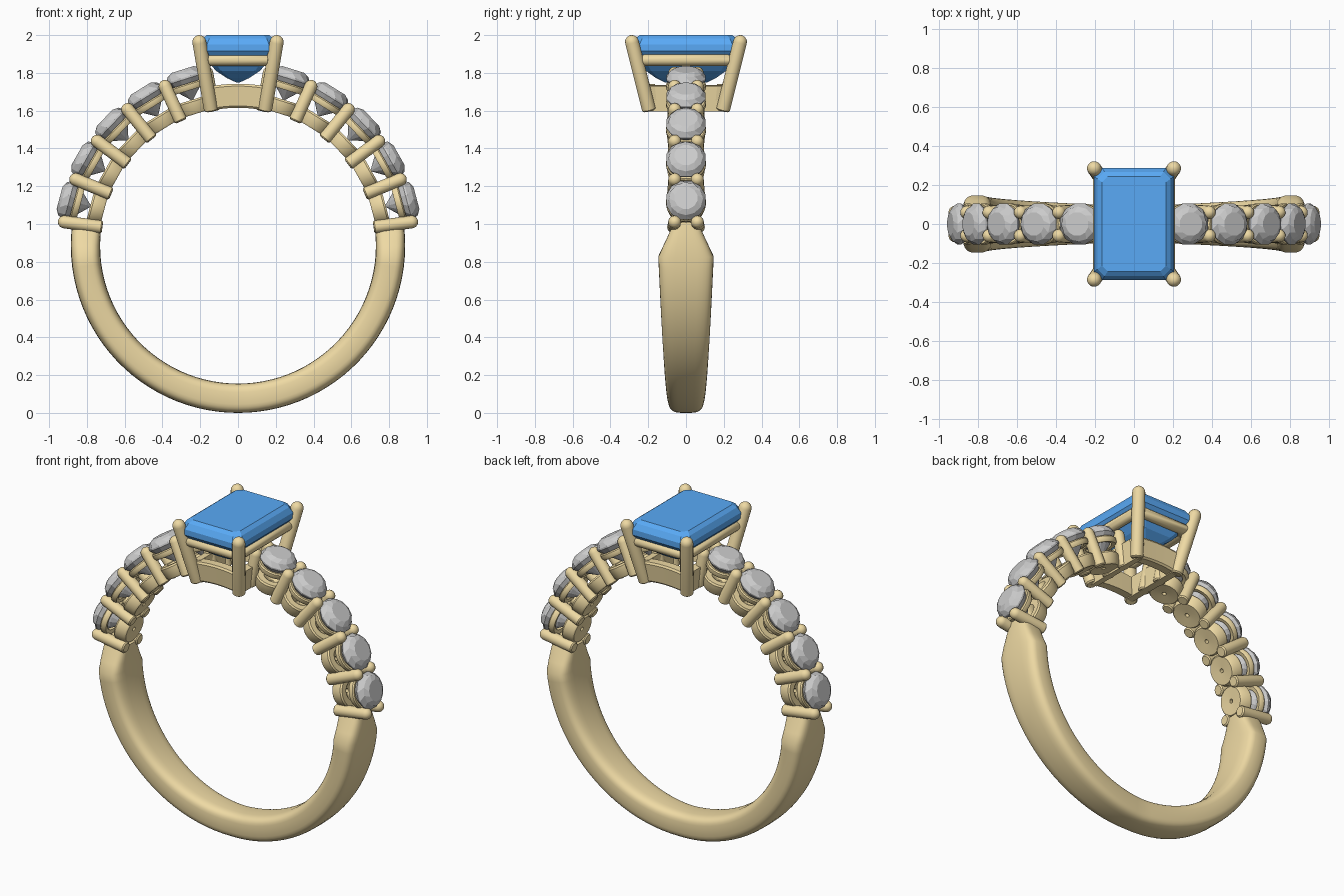
import bpy, bmesh, math
from math import sin, cos, pi, radians
from mathutils import Matrix, Vector

if "Cube" in bpy.data.objects:
    bpy.data.objects.remove(bpy.data.objects["Cube"])

C = Vector((0, 0, 0.885))          # centre of the finger hole
R_IN, R_OUT = 0.73, 0.885


def material(name, colour):
    m = bpy.data.materials.new(name)
    m.diffuse_color = (*colour, 1)
    m.use_nodes = True
    m.node_tree.nodes["Principled BSDF"].inputs["Base Color"].default_value = m.diffuse_color
    return m


GOLD = material("gold", (0.86, 0.70, 0.37))
BLUE = material("blue", (0.10, 0.40, 0.92))


def loft(name, rings, mat=None, smooth=None, closed=False, matrix=None):
    """Skin a list of equal-length point loops, capping the ends unless closed."""
    bm = bmesh.new()
    vs = [[bm.verts.new(p) for p in ring] for ring in rings]
    n = len(rings[0])
    pairs = list(zip(vs, vs[1:])) + ([(vs[-1], vs[0])] if closed else [])
    for a, b in pairs:
        for i in range(n):
            j = (i + 1) % n
            bm.faces.new((a[i], a[j], b[j], b[i]))
    if not closed:
        bm.faces.new(vs[0])
        bm.faces.new(vs[-1])
    bmesh.ops.recalc_face_normals(bm, faces=bm.faces)
    me = bpy.data.meshes.new(name)
    bm.to_mesh(me)
    bm.free()
    if mat:
        me.materials.append(mat)
    if smooth:
        me.shade_smooth()
        me.set_sharp_from_angle(angle=radians(smooth))
    ob = bpy.data.objects.new(name, me)
    if matrix:
        ob.matrix_world = matrix
    bpy.context.collection.objects.link(ob)
    return ob


def circle(r, z, n, turn=0.0):
    return [(r * cos(2 * pi * (i + turn) / n), r * sin(2 * pi * (i + turn) / n), z) for i in range(n)]


def rod(name, p, q, r):
    """Round bar with domed tip at q."""
    p, q = Vector(p), Vector(q)
    d = q - p
    L = d.length
    prof = [(r * 0.8, 0), (r, r * 0.2)]
    prof += [(r * cos(t), L + r * sin(t)) for t in (0, 0.35, 0.7, 1.05, 1.35, 1.53)]
    m = Matrix.Translation(p) @ d.to_track_quat('Z', 'Y').to_matrix().to_4x4()
    return loft(name, [circle(a, z, 16) for a, z in prof], GOLD, 40, matrix=m)


def radial(deg):
    """Frame at the ring centre whose local z points outward at the angle."""
    return Matrix.Translation(C) @ Matrix.Rotation(radians(90 - deg), 4, 'Y')


# Plain lower shank: rounded section, widening upward, pinched at the ends
def half_width(a):
    if a > -4:
        return 0.147 - (a + 4) / 12 * 0.08
    return 0.09 + 0.057 * (a + 90) / 86


angles = [8, 4, 0, -4] + [-4 - 86 * i / 24 for i in range(1, 25)]
angles += [-180 - a for a in reversed(angles[:-1])]
rings = []
for a in angles:
    w = half_width(a if a >= -90 else -180 - a)
    ring = []
    for i in range(32):
        t = 2 * pi * i / 32
        u = math.copysign(abs(cos(t)) ** 0.55, cos(t))
        v = math.copysign(abs(sin(t)) ** 0.55, sin(t))
        r = (R_IN + R_OUT) / 2 + u * (R_OUT - R_IN) / 2
        ring.append((C.x + r * cos(radians(a)), w * v, C.z + r * sin(radians(a))))
    rings.append(ring)
loft("shank", rings, GOLD, 35)

# Shoulders: five round stones per side in cups, with prong pairs between
STEP, FIRST = 14.4, 7.8
for side in ("right", "left"):
    def turn(a):
        return a if side == "right" else 180 - a
    for k in range(6):
        m = radial(turn(FIRST + STEP * k))
        for s in (-1, 1):
            rod(f"{side}_prong_{k}", m @ Vector((0, s * 0.066, 0.725)),
                m @ Vector((0, s * 0.06, 0.928)), 0.034)
    for k in range(5):
        m = radial(turn(FIRST + STEP * (k + 0.5)))
        # Faceted round stone
        loft(f"{side}_stone_{k}",
             [circle(0.062, 0.978, 12, 0.5), circle(0.09, 0.962, 12), circle(0.108, 0.935, 12, 0.5),
              circle(0.108, 0.925, 12, 0.5), circle(0.06, 0.865, 12), circle(0.006, 0.81, 12)], matrix=m)
        # Lower cup with a pinhole, and upper seat ring
        cup = [(0.012, 0.738), (0.082, 0.733), (0.09, 0.742), (0.098, 0.8), (0.092, 0.81),
               (0.055, 0.81), (0.012, 0.775)]
        loft(f"{side}_cup_{k}", [circle(r, z, 28) for r, z in cup], GOLD, 35, True, m)
        seat = [(0.075, 0.868), (0.098, 0.862), (0.106, 0.875), (0.106, 0.893), (0.1, 0.9), (0.082, 0.895)]
        loft(f"{side}_seat_ring_{k}", [circle(r, z, 28) for r, z in seat], GOLD, 35, True, m)


# Rectangle outline with clipped corners
def octagon(hx, hy, z, c):
    return [(hx, -hy + c, z), (hx, hy - c, z), (hx - c, hy, z), (-hx + c, hy, z),
            (-hx, hy - c, z), (-hx, -hy + c, z), (-hx + c, -hy, z), (hx - c, -hy, z)]


# Step-cut centre stone
steps = [(0.165, 0.245, 2.0, 0.03), (0.188, 0.268, 1.983, 0.036), (0.206, 0.288, 1.95, 0.042),
         (0.206, 0.288, 1.915, 0.042), (0.165, 0.25, 1.865, 0.035), (0.115, 0.21, 1.81, 0.025),
         (0.06, 0.16, 1.773, 0.015), (0.006, 0.11, 1.748, 0.003)]
loft("centre_stone", [octagon(*s) for s in steps], BLUE)

# Four slanted claws
for sx in (-1, 1):
    for sy in (-1, 1):
        rod("claw", (sx * 0.143, sy * 0.195, 1.6), (sx * 0.205, sy * 0.286, 1.963), 0.037)

# Upper gallery rail: rounded tube frame under the girdle
tube = []
for i in range(12):
    t = 2 * pi * i / 12
    o = 0.032 * cos(t)
    tube.append(octagon(0.178 + o, 0.252 + o, 1.868 + 0.032 * sin(t), 0.04 + 0.4 * o))
loft("upper_gallery", tube, GOLD, 35, True)

# Lower gallery: arched front and back bars joined by side bars
for s, label in ((-1, "front"), (1, "back")):
    bars = []
    for i in range(13):
        a = radians(90 + (i / 6 - 1) * 11.5)
        bars.append([(r * cos(a), s * y, C.z + r * sin(a))
                     for r, y in ((0.73, 0.15), (0.73, 0.2), (0.74, 0.21), (0.845, 0.222),
                                  (0.857, 0.215), (0.857, 0.165))])
    loft(f"{label}_lower_gallery", bars, GOLD, 35)
for s, label in ((-1, "left"), (1, "right")):
    loft(f"{label}_lower_gallery",
         [[(s * x, y, z) for x, z in ((0.11, 1.6), (0.15, 1.595), (0.165, 1.73), (0.12, 1.735))]
          for y in (-0.195, 0.195)], GOLD)
